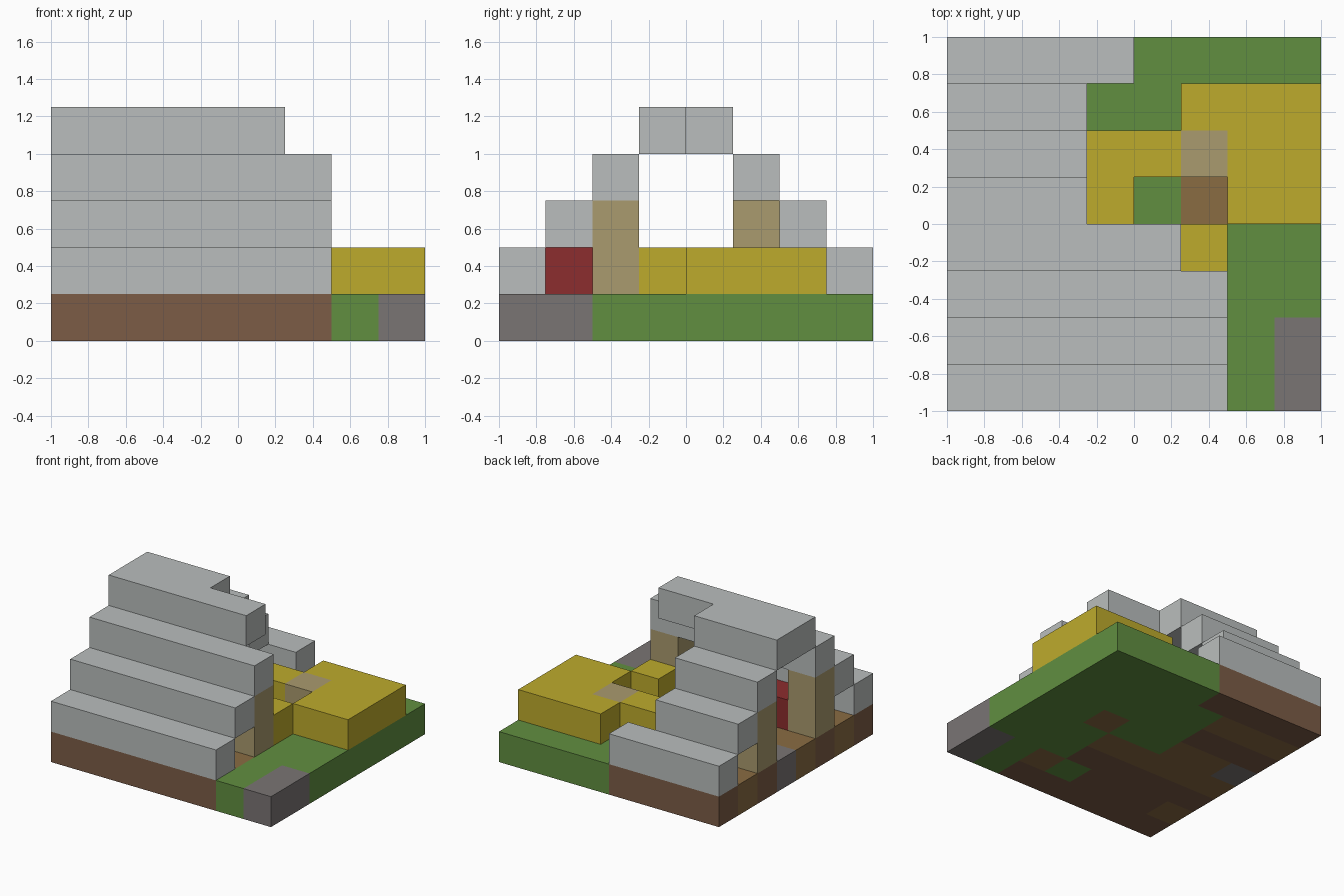
import bpy
import bmesh
from mathutils import Vector

CELL = 0.25

if "Cube" in bpy.data.objects:
    bpy.data.objects.remove(bpy.data.objects["Cube"], do_unlink=True)


def linear(channel):
    c = channel / 255
    return c / 12.92 if c <= 0.04045 else ((c + 0.055) / 1.055) ** 2.4


def material(name, *rgb):
    mat = bpy.data.materials.new(name)
    colour = [linear(c) for c in rgb] + [1]
    mat.use_nodes = True
    mat.diffuse_color = colour
    mat.node_tree.nodes["Principled BSDF"].inputs["Base Color"].default_value = colour
    return mat


grey = material("roof grey", 186, 190, 189)
green = material("grass green", 97, 143, 64)
yellow = material("straw yellow", 190, 171, 44)
tan = material("post tan", 170, 155, 110)
plank = material("plank brown", 138, 108, 66)
dirt = material("earth brown", 124, 92, 70)
stone = material("stone grey", 122, 117, 116)
red = material("red", 140, 45, 46)


def finish(name, bm, mats):
    bmesh.ops.recalc_face_normals(bm, faces=bm.faces)
    mesh = bpy.data.meshes.new(name)
    bm.to_mesh(mesh)
    bm.free()
    for mat in mats:
        mesh.materials.append(mat)
    obj = bpy.data.objects.new(name, mesh)
    bpy.context.collection.objects.link(obj)


def blocks(name, mat, *boxes):
    """Boxes as (x, y, layer, width, depth, height), counted in cells."""
    bm = bmesh.new()
    for x, y, z, w, d, h in boxes:
        size = Vector((w, d, h))
        centre = Vector((x - 4, y - 4, z)) + size / 2
        verts = bmesh.ops.create_cube(bm, size=1)["verts"]
        for v in verts:
            v.co = Vector(a * b for a, b in zip(v.co, size)) + centre
            v.co *= CELL
    finish(name, bm, [mat])


# Ground slab: one tile per letter, back row first
tiles = [
    "DDDDGGGG",
    "PPPGGGGG",
    "DDDGGGGG",
    "SPPGGPGG",
    "PPPPPGGG",
    "DDDDDGGG",
    "PDDDGPGS",
    "DDDDDDGS",
]
bm = bmesh.new()
bmesh.ops.create_grid(bm, x_segments=8, y_segments=8, size=1)
raised = bmesh.ops.extrude_face_region(bm, geom=bm.faces[:], use_keep_orig=True)
for v in raised["geom"]:
    if isinstance(v, bmesh.types.BMVert):
        v.co.z += CELL
for face in bm.faces:
    c = face.calc_center_median() * 0.99
    column, row = int((c.x + 1) / CELL), int((1 - c.y) / CELL)
    face.material_index = "DGPS".index(tiles[row][column])
finish("ground", bm, [dirt, green, plank, stone])

# Stepped roof: the front slope is longer than the broken back slope
for step, length in enumerate((6, 6, 6, 5)):
    blocks(f"front_roof_step_{step + 1}", grey, (0, step, step + 1, length, 1, 1))
for step, length in enumerate((4, 3, 3, 3)):
    blocks(f"back_roof_step_{step + 1}", grey, (0, 7 - step, step + 1, length, 1, 1))

# Corner posts
blocks("front_left_end_post", tan, (5, 2, 1, 1, 1, 2))
blocks("front_right_end_post", tan, (0, 2, 1, 1, 1, 2))
blocks("back_post", tan, (0, 5, 1, 1, 1, 2))
blocks("broken_post", tan, (5, 5, 1, 1, 1, 1))

# Straw heap around the broken post
blocks("straw_heap", yellow,
       (6, 4, 1, 2, 3, 1), (5, 6, 1, 1, 1, 1),
       (3, 5, 1, 2, 1, 1), (3, 4, 1, 1, 1, 1), (5, 3, 1, 1, 1, 1))

# Red bench inside
blocks("red_bench", red, (1, 1, 1, 3, 2, 1))
